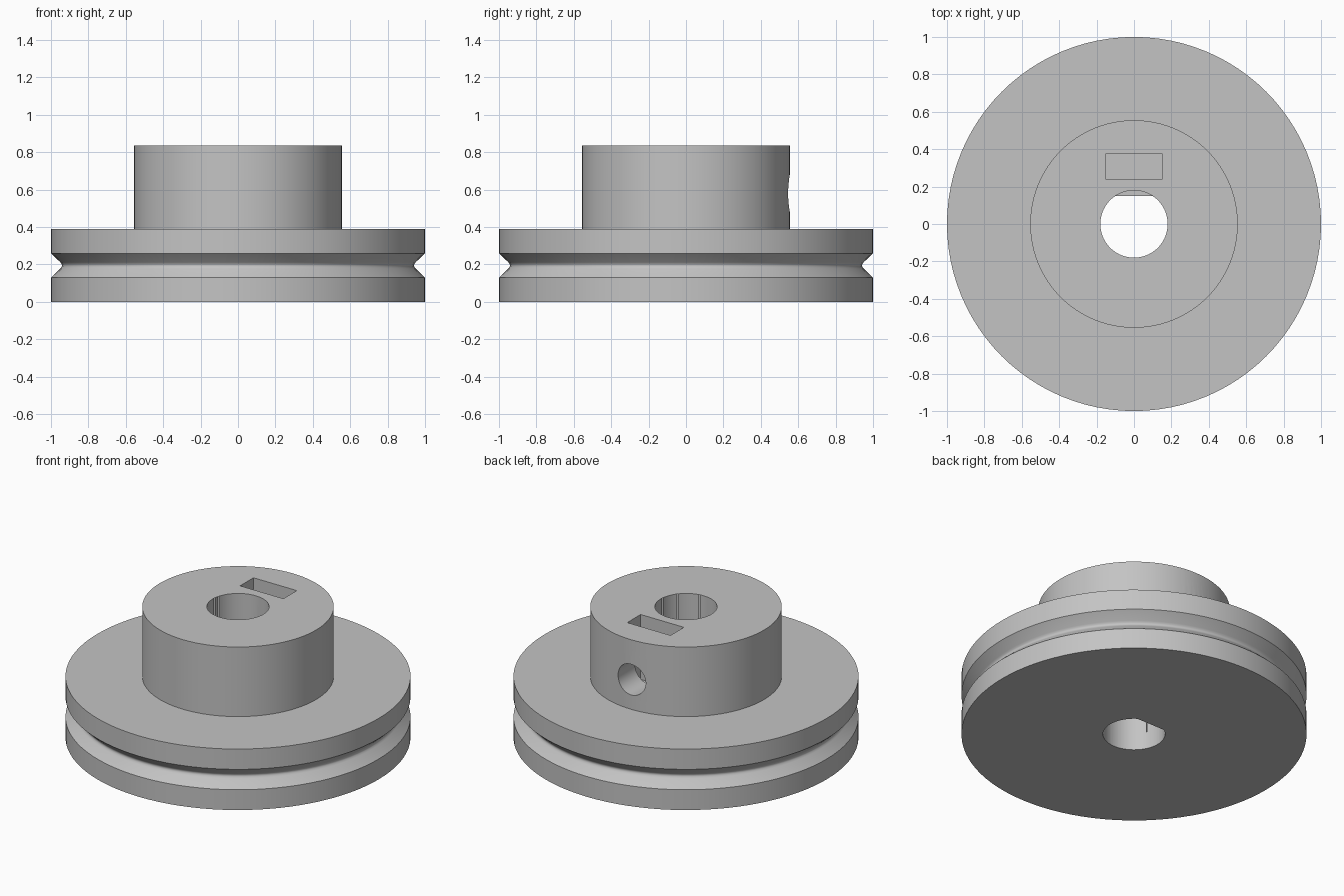
import bpy, bmesh, math
from mathutils import Matrix

cube = bpy.data.objects.get("Cube")
if cube:
    bpy.data.objects.remove(cube, do_unlink=True)

SEGMENTS = 96


def add_object(name, bm):
    bmesh.ops.recalc_face_normals(bm, faces=bm.faces)
    mesh = bpy.data.meshes.new(name)
    bm.to_mesh(mesh)
    bm.free()
    obj = bpy.data.objects.new(name, mesh)
    bpy.context.collection.objects.link(obj)
    return obj


def lathe(name, profile):
    bm = bmesh.new()
    verts = [bm.verts.new((r, 0, z)) for r, z in profile]
    edges = [bm.edges.new(pair) for pair in zip(verts, verts[1:])]
    bmesh.ops.spin(bm, geom=verts + edges, axis=(0, 0, 1), cent=(0, 0, 0),
                   angle=math.tau, steps=SEGMENTS, use_merge=True)
    bmesh.ops.remove_doubles(bm, verts=bm.verts, dist=0.0001)
    return add_object(name, bm)


def box(name, low, high):
    bm = bmesh.new()
    bmesh.ops.create_cube(bm, size=1)
    for v in bm.verts:
        v.co = [(a + b) / 2 + c * (b - a) for a, b, c in zip(low, high, v.co)]
    return add_object(name, bm)


def cylinder(name, radius, length, matrix):
    bm = bmesh.new()
    bmesh.ops.create_cone(bm, cap_ends=True, segments=SEGMENTS, radius1=radius,
                          radius2=radius, depth=length, matrix=matrix)
    return add_object(name, bm)


def cut(target, cutter):
    cutter.hide_render = True
    mod = target.modifiers.new("cut", 'BOOLEAN')
    mod.operation = 'DIFFERENCE'
    mod.solver = 'EXACT'
    mod.object = cutter
    bpy.context.view_layer.objects.active = target
    bpy.ops.object.modifier_apply(modifier=mod.name)
    bpy.data.objects.remove(cutter, do_unlink=True)


# Grooved wheel with its hub
pulley = lathe("grooved_pulley", [
    (0, 0), (1, 0), (1, 0.13), (0.95, 0.178), (0.943, 0.187), (0.941, 0.195),
    (0.943, 0.203), (0.95, 0.212), (1, 0.26), (1, 0.39), (0.555, 0.39),
    (0.555, 0.835), (0, 0.835)])

# Shaft bore, with a flat in its lower part
bore = cylinder("bore_cutter", 0.18, 2, Matrix.Translation((0, 0, 0.5)))
cut(bore, box("flat_cutter", (-0.3, 0.15, -1), (0.3, 0.3, 0.39)))
cut(pulley, bore)

# Nut slot in the hub top
cut(pulley, box("nut_slot_cutter", (-0.153, 0.24, 0.42), (0.153, 0.375, 1)))

# Set screw hole from the back of the hub into the bore
cut(pulley, cylinder("screw_hole_cutter", 0.098, 0.6,
                     Matrix.Translation((0, 0.4, 0.58)) @ Matrix.Rotation(math.pi / 2, 4, 'X')))

# Grey material
grey = bpy.data.materials.new("grey")
grey.use_nodes = True
colour = (0.55, 0.55, 0.55, 1)
grey.diffuse_color = colour
grey.node_tree.nodes["Principled BSDF"].inputs["Base Color"].default_value = colour
pulley.data.materials.clear()
pulley.data.materials.append(grey)

bpy.ops.object.select_all(action='DESELECT')
pulley.select_set(True)
bpy.context.view_layer.objects.active = pulley
bpy.ops.object.shade_smooth_by_angle(angle=math.radians(30))
